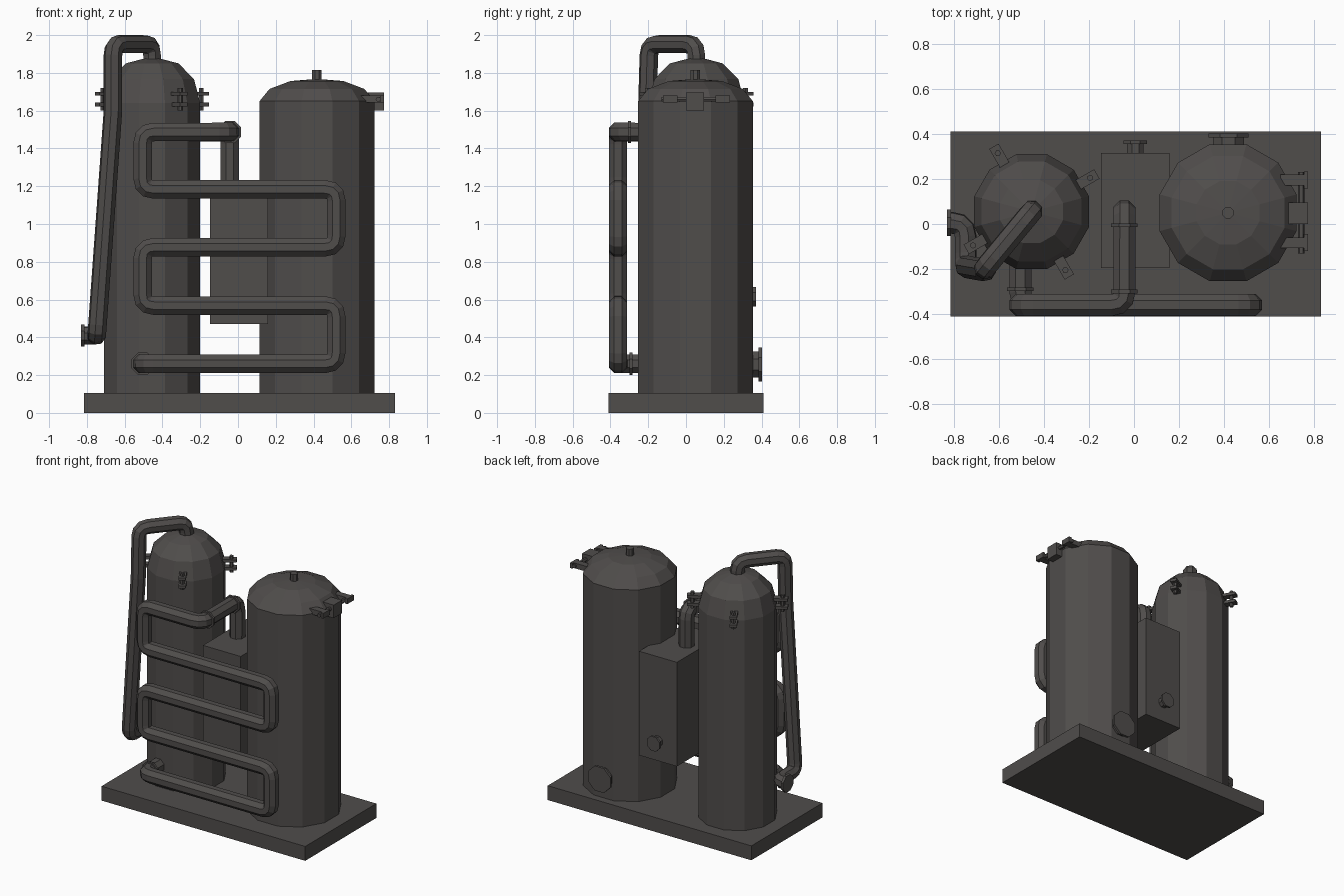
import bpy, bmesh, math
from mathutils import Vector, Matrix

cube = bpy.data.objects.get("Cube")
if cube:
    bpy.data.objects.remove(cube, do_unlink=True)

steel = bpy.data.materials.new("dark_steel")
steel.use_nodes = True
steel.diffuse_color = (0.08, 0.074, 0.071, 1)
steel.node_tree.nodes["Principled BSDF"].inputs["Base Color"].default_value = steel.diffuse_color


def add_object(name, data):
    obj = bpy.data.objects.new(name, data)
    bpy.context.scene.collection.objects.link(obj)
    data.materials.append(steel)
    return obj


def from_bmesh(name, bm):
    bmesh.ops.recalc_face_normals(bm, faces=bm.faces)
    mesh = bpy.data.meshes.new(name)
    bm.to_mesh(mesh)
    bm.free()
    return add_object(name, mesh)


def box(name, low, high, turn=None):
    """Box between two corners, optionally moved by a matrix."""
    low, high = Vector(low), Vector(high)
    bm = bmesh.new()
    bmesh.ops.create_cube(bm, size=1)
    bm.transform(Matrix.Translation((low + high) / 2) @ Matrix.Diagonal((*(high - low), 1)))
    if turn:
        bm.transform(turn)
    return from_bmesh(name, bm)


def rod(name, start, end, radius, sides=8, turn=None):
    """Flat-sided cylinder between two points."""
    start, end = Vector(start), Vector(end)
    axis = end - start
    bm = bmesh.new()
    bmesh.ops.create_cone(bm, cap_ends=True, segments=sides, radius1=radius,
                          radius2=radius, depth=axis.length)
    spin = Matrix.Rotation(math.pi / sides, 4, 'Z')
    bm.transform(Matrix.Translation((start + end) / 2)
                 @ axis.to_track_quat('Z', 'Y').to_matrix().to_4x4() @ spin)
    if turn:
        bm.transform(turn)
    return from_bmesh(name, bm)


def tank(name, centre, profile, sides=12):
    """Lathe a (radius, height) profile with a flat side facing each axis."""
    bm = bmesh.new()
    rings = []
    for r, z in profile:
        ring = []
        for i in range(sides):
            a = (i + 0.5) * math.tau / sides
            ring.append(bm.verts.new((centre[0] + r * math.cos(a), centre[1] + r * math.sin(a), z)))
        rings.append(ring)
    for a, b in zip(rings, rings[1:]):
        for i in range(sides):
            j = (i + 1) % sides
            bm.faces.new((a[i], a[j], b[j], b[i]))
    bm.faces.new(rings[0])
    bm.faces.new(rings[-1])
    bmesh.ops.remove_doubles(bm, verts=bm.verts, dist=0.0005)
    return from_bmesh(name, bm)


def pipe(name, corners, radius, bend=0.06, steps=3):
    """Octagonal pipe along a path whose corners are rounded."""
    pts = [Vector(c) for c in corners]
    path = [pts[0]]
    for a, b, c in zip(pts, pts[1:], pts[2:]):
        if (b - a).angle(c - b) < 0.4:
            path.append(b)
            continue
        p = b + (a - b).normalized() * bend
        q = b + (c - b).normalized() * bend
        for i in range(steps + 1):
            t = i / steps
            path.append(p * (1 - t) ** 2 + b * 2 * t * (1 - t) + q * t * t)
    path.append(pts[-1])
    curve = bpy.data.curves.new(name, 'CURVE')
    curve.dimensions = '3D'
    curve.bevel_depth = radius
    curve.bevel_resolution = 2
    curve.use_fill_caps = True
    spline = curve.splines.new('POLY')
    spline.points.add(len(path) - 1)
    spline.use_smooth = False
    for point, co in zip(spline.points, path):
        point.co = (*co, 1)
        point.tilt = math.pi / 8
    return add_object(name, curve)


# Base and tanks
LEFT, RIGHT = (-0.455, 0.055), (0.418, 0.05)
box("base_plate", (-0.815, -0.41, 0), (0.83, 0.41, 0.105))
tank("tall_tank", LEFT, [(0.264, 0.1), (0.264, 1.64), (0.23, 1.767), (0.145, 1.85), (0, 1.887)])
tank("wide_tank", RIGHT, [(0.315, 0.1), (0.315, 1.65), (0.26, 1.715), (0.145, 1.757), (0, 1.768)])
rod("wide_tank_vent", (*RIGHT, 1.74), (*RIGHT, 1.815), 0.027, 8)

# Central cabinet and the rear ports
box("cabinet", (-0.147, -0.195, 0.47), (0.158, 0.315, 1.23))
rod("cabinet_port_neck", (0.006, 0.3, 0.615), (0.006, 0.355, 0.615), 0.04)
rod("cabinet_port_cap", (0.006, 0.355, 0.615), (0.006, 0.37, 0.615), 0.056)
rod("manhole_neck", (0.42, 0.3, 0.257), (0.42, 0.385, 0.257), 0.075)
rod("manhole_cover", (0.42, 0.385, 0.257), (0.42, 0.402, 0.257), 0.097)

# Serpentine cooling pipe: zigzag rows from the cabinet to the tall tank
XL, XR, Y = -0.505, 0.52, -0.36
rows = [1.487, 1.183, 0.877, 0.568, 0.26]
route = [(-0.043, 0.055, 1.2), (-0.043, 0.055, rows[0]), (-0.043, Y, rows[0])]
for i in range(len(rows) - 1):
    x = XR if i % 2 else XL
    route += [(x, Y, rows[i]), (x, Y, rows[i + 1])]
route += [(XL, Y, rows[-1]), (XL, -0.15, rows[-1])]
route = [p for i, p in enumerate(route) if i == 0 or p != route[i - 1]]
pipe("serpentine_pipe", route, 0.053)
for name, x, y, z in (("upper_flange", -0.043, -0.3, rows[0]), ("cabinet_flange", -0.043, -0.005, rows[0]),
                      ("lower_flange", XL, -0.29, rows[-1])):
    rod(name, (x, y - 0.008, z), (x, y + 0.008, z), 0.064)

# Outlet pipe from the dome down to the side flange
pipe("outlet_pipe", [(*LEFT, 1.84), (*LEFT, 1.952), (-0.662, -0.195, 1.952), (-0.662, -0.205, 1.6),
                     (-0.748, -0.19, 0.41), (-0.748, 0.005, 0.41), (-0.82, 0.005, 0.41)], 0.05)
rod("outlet_flange", (-0.83, 0.005, 0.41), (-0.812, 0.005, 0.41), 0.064)

# Four clamps around the tall tank
for i in range(4):
    turn = Matrix.Translation((*LEFT, 0)) @ Matrix.Rotation(math.radians(30 + 90 * i), 4, 'Z')
    for label, z in (("lower", 1.632), ("upper", 1.69)):
        box(f"clamp_{label}_plate_{i + 1}", (0.24, -0.024, z - 0.01), (0.335, 0.024, z + 0.01), turn)
    rod(f"clamp_bolt_{i + 1}", (0.3, 0, 1.6), (0.3, 0, 1.72), 0.014, 6, turn)

# Hinge on the side of the wide tank
box("hinge_block", (0.68, 0.0, 1.6), (0.773, 0.095, 1.695))
rod("hinge_bar", (0.743, -0.13, 1.66), (0.743, 0.23, 1.66), 0.014, 6)
for label, y in (("rear", 0.195), ("front", -0.083)):
    box(f"hinge_{label}_lug", (0.65, y - 0.024, 1.642), (0.755, y + 0.024, 1.68))
    box(f"hinge_{label}_lug_end", (0.755, y - 0.038, 1.642), (0.773, y + 0.038, 1.68))
